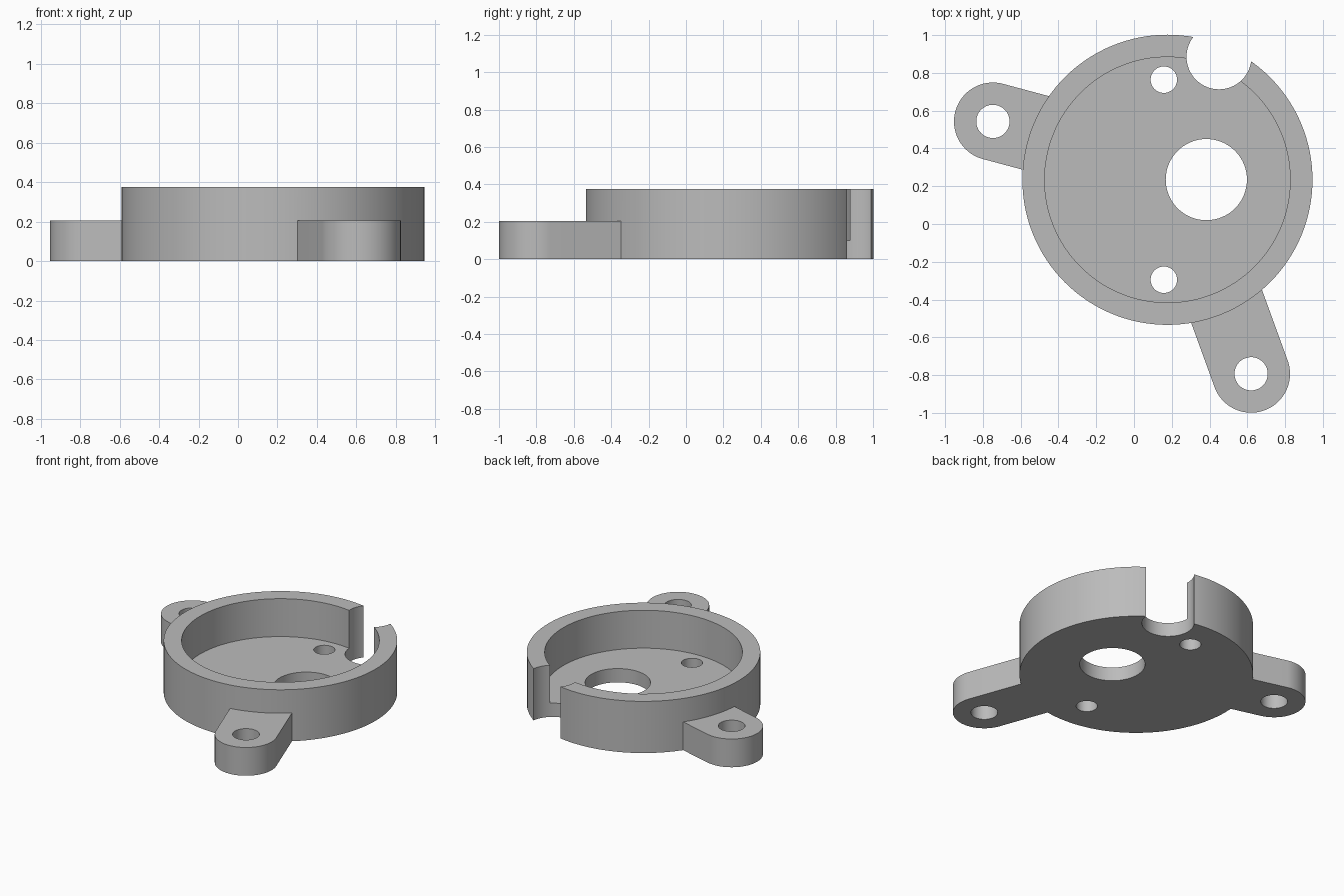
import bpy, bmesh, math
from mathutils import Vector

cube = bpy.data.objects.get("Cube")
if cube:
    bpy.data.objects.remove(cube, do_unlink=True)

CENTRE = Vector((0.177, 0.234))
HEIGHT, LUG_HEIGHT, FLOOR = 0.375, 0.205, 0.10

grey = bpy.data.materials.new("plain grey")
grey.use_nodes = True
colour = (0.5, 0.5, 0.5, 1)
grey.diffuse_color = colour
grey.node_tree.nodes["Principled BSDF"].inputs["Base Color"].default_value = colour


def arc(centre, radius, start=0, sweep=360, steps=96):
    count = steps if sweep == 360 else steps + 1
    angles = [math.radians(start + sweep * i / steps) for i in range(count)]
    return [Vector(centre) + radius * Vector((math.cos(a), math.sin(a))) for a in angles]


def prism(name, outline, bottom, top):
    """Extrude a flat outline upwards."""
    bm = bmesh.new()
    base = bm.faces.new([bm.verts.new((p.x, p.y, bottom)) for p in outline])
    walls = bmesh.ops.extrude_face_region(bm, geom=[base])
    bmesh.ops.translate(bm, vec=(0, 0, top - bottom),
                        verts=[v for v in walls["geom"] if isinstance(v, bmesh.types.BMVert)])
    bmesh.ops.recalc_face_normals(bm, faces=bm.faces)
    mesh = bpy.data.meshes.new(name)
    bm.to_mesh(mesh)
    bm.free()
    mesh.materials.append(grey)
    obj = bpy.data.objects.new(name, mesh)
    bpy.context.collection.objects.link(obj)
    return obj


def combine(target, tool, operation):
    """Apply a boolean and discard the tool."""
    mod = target.modifiers.new(operation.lower(), "BOOLEAN")
    mod.operation, mod.solver, mod.object = operation, "EXACT", tool
    bpy.context.view_layer.objects.active = target
    bpy.ops.object.modifier_apply(modifier=mod.name)
    bpy.data.objects.remove(tool, do_unlink=True)


# Round cup body
body = prism("cup_housing", arc(CENTRE, 0.768, steps=128), 0, HEIGHT)

# Mounting lugs: rounded end, straight sides running into the cup
lugs = [((-0.747, 0.543), -15), ((0.62, -0.793), 110)]
for place, heading in lugs:
    a = math.radians(heading)
    reach = 0.6 * Vector((math.cos(a), math.sin(a)))
    end = arc(place, 0.206, heading + 90, 180, 48)
    outline = end + [end[-1] + reach, end[0] + reach]
    combine(body, prism("mounting_lug", outline, 0, LUG_HEIGHT), "UNION")

# Inner cavity above the floor
combine(body, prism("cavity", arc(CENTRE, 0.65, steps=128), FLOOR, 1), "DIFFERENCE")

# Through holes: shaft opening, two screw holes, rim notch, lug holes
holes = [((0.383, 0.235), 0.215), ((0.158, 0.764), 0.07), ((0.158, -0.295), 0.07),
         ((0.45, 0.885), 0.172)] + [(place, 0.088) for place, _ in lugs]
for place, radius in holes:
    combine(body, prism("hole", arc(place, radius, steps=64), -1, 1), "DIFFERENCE")

# Smooth curved walls, crisp edges
bpy.ops.object.select_all(action="DESELECT")
body.select_set(True)
bpy.context.view_layer.objects.active = body
bpy.ops.object.shade_smooth_by_angle(angle=math.radians(30))
